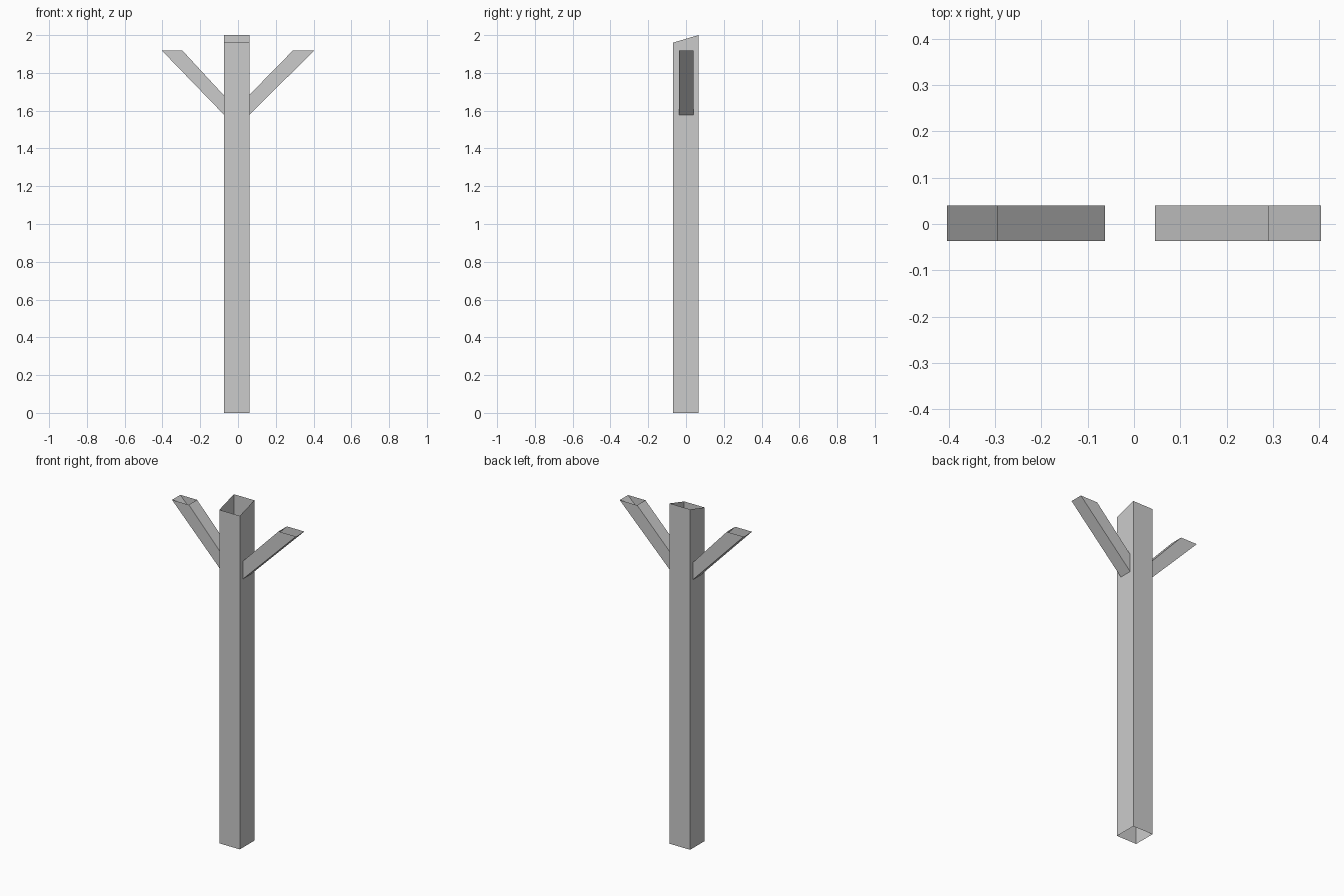
import bpy

if "Cube" in bpy.data.objects:
    bpy.data.objects.remove(bpy.data.objects["Cube"])


def open_tube(name, start, end):
    """Square tube with open ends, bridging two four-point rings."""
    sides = [(i, (i + 1) % 4, (i + 1) % 4 + 4, i + 4) for i in range(4)]
    mesh = bpy.data.meshes.new(name)
    mesh.from_pydata(start + end, [], sides)
    mesh.update()
    obj = bpy.data.objects.new(name, mesh)
    bpy.context.collection.objects.link(obj)
    return obj


# Upright post, open at both ends, with a top sloping down to the front
X0, X1, Y0, Y1 = -0.073, 0.060, -0.069, 0.066
plan = [(X0, Y0), (X1, Y0), (X1, Y1), (X0, Y1)]
open_tube("post",
          [(x, y, 0) for x, y in plan],
          [(x, y, 1.96 if y < 0 else 2.0) for x, y in plan])


# Slanted arms: vertical cut inside the post, level cut at the open tip
def arm(name, side, root_x, root_low, root_high, tip_in):
    y0, y1 = -0.037, 0.040
    root = [(root_x, y0, root_low), (root_x, y1, root_low),
            (root_x, y1, root_high), (root_x, y0, root_high)]
    tip = [(side * 0.403, y0, 1.918), (side * 0.403, y1, 1.918),
           (tip_in, y1, 1.918), (tip_in, y0, 1.918)]
    if side > 0:
        root.reverse()
        tip.reverse()
    obj = open_tube(name, root, tip)
    obj.data.flip_normals()
    return obj


arm("right_arm", 1, 0.045, 1.563, 1.668, 0.290)
arm("left_arm", -1, -0.063, 1.567, 1.668, -0.294)
